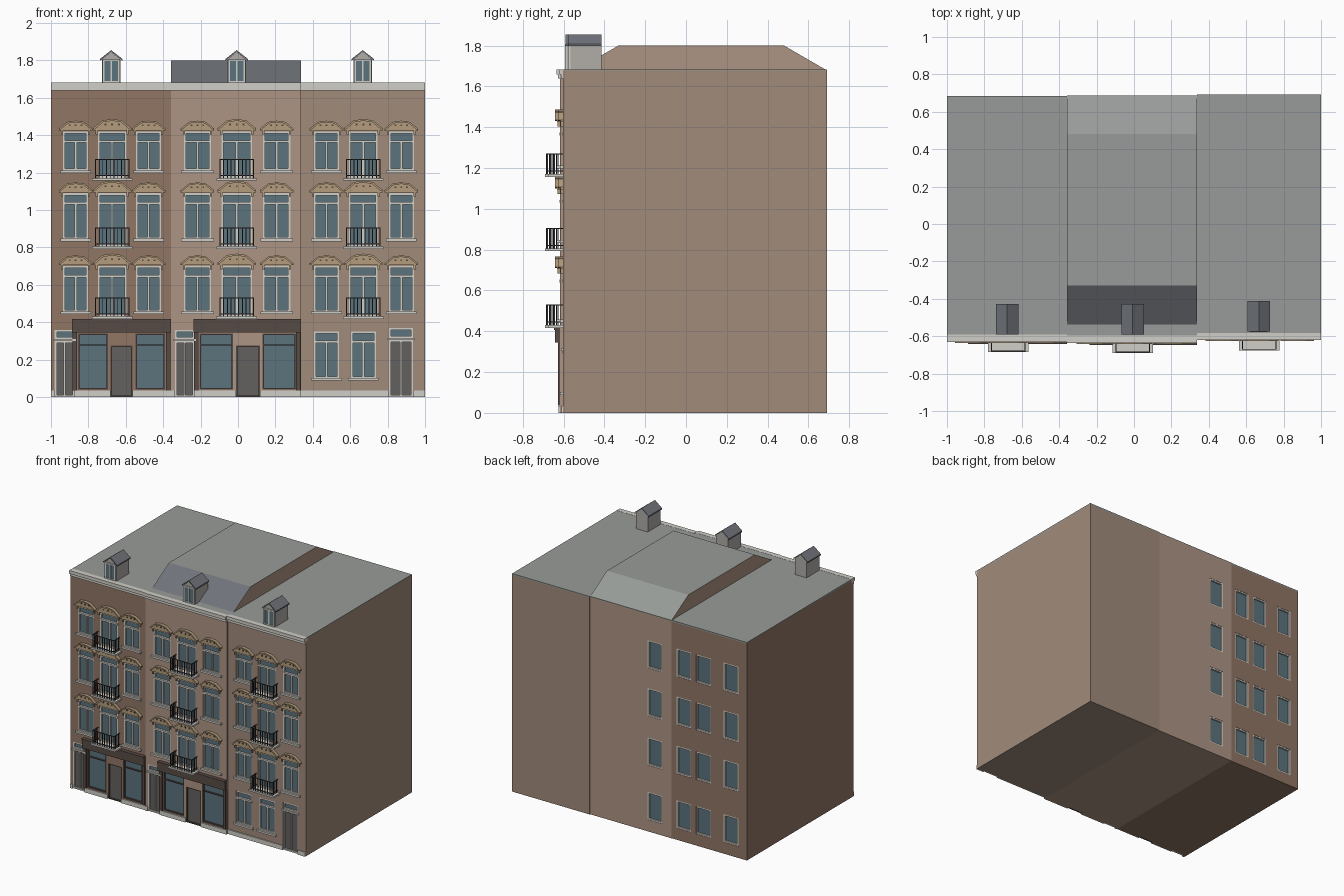
import bpy, bmesh
from mathutils import Matrix, Vector

if "Cube" in bpy.data.objects:
    bpy.data.objects.remove(bpy.data.objects["Cube"])

parts = {}      # part name -> (bmesh, colour)
COL = {"glass": (92, 115, 124), "white": (208, 205, 198), "door": (100, 97, 96), "iron": (62, 62, 62),
       "shop": (88, 76, 70), "stone": (178, 155, 124), "slate": (112, 115, 122), "roof": (150, 154, 151),
       "left": (143, 117, 101), "mid": (172, 147, 131), "right": (160, 138, 122), "dormer": (175, 172, 167)}
mats = {}
for k, c in COL.items():
    mats[k] = bpy.data.materials.new(k)
    mats[k].diffuse_color = [(v / 255) ** 2.2 for v in c] + [1]


def bm_for(name, col):
    if name not in parts:
        parts[name] = (bmesh.new(), col)
    return parts[name][0]


def box(name, col, x0, x1, y0, y1, z0, z1):
    lo = Vector((min(x0, x1), min(y0, y1), z0))
    hi = Vector((max(x0, x1), max(y0, y1), z1))
    m = Matrix.Translation((lo + hi) / 2) @ Matrix.Diagonal((*(hi - lo), 1))
    bmesh.ops.create_cube(bm_for(name, col), size=1, matrix=m)


def prism(name, col, pts, d0, d1, axis="y"):
    """Extrude a closed 2D profile along y (points are x,z) or along x (points are y,z)."""
    bm = bm_for(name, col)
    vs = [bm.verts.new((a, d0, b) if axis == "y" else (d0, a, b)) for a, b in pts]
    f = bm.faces.new(vs)
    r = bmesh.ops.extrude_face_region(bm, geom=[f])
    off = (0, d1 - d0, 0) if axis == "y" else (d1 - d0, 0, 0)
    bmesh.ops.translate(bm, vec=off, verts=[v for v in r["geom"] if isinstance(v, bmesh.types.BMVert)])
    bmesh.ops.recalc_face_normals(bm, faces=bm.faces[:])


class House:
    def __init__(self, name, x0, x1, front, back):
        self.n, self.x0, self.x1, self.f, self.b = name, x0, x1, front, back
        box(name + "_walls", name, x0, x1, front, back, 0, 1.678)
        box(name + "_roof", "roof", x0, x1, -0.60, back, 1.672, 1.682)
        self.doors = []

    def b3(self, part, col, x0, x1, o0, o1, z0, z1, rear=False):
        """Box placed by its distance out from the front (or rear) wall."""
        y, d = (self.b, 1) if rear else (self.f, -1)
        box(self.n + "_" + part, col, x0, x1, y + d * o0, y + d * o1, z0, z1)

    def opening(self, x0, x1, z0, z1, fill="glass", frame="white", t=0.011, rear=False):
        self.b3("cutter", "iron", x0, x1, -0.018, 0.03, z0 - (0.02 if z0 <= 0 else 0), z1, rear)
        part = "panes" if fill == "glass" else "doors"
        self.b3(part, fill, x0, x1, -0.019, -0.014, z0, z1, rear)
        fr = "frames" if frame == "white" else "shop_frames"
        for a, b, c, d in ((x0, x0 + t, z0, z1), (x1 - t, x1, z0, z1),
                           (x0 + t, x1 - t, z1 - t, z1), (x0 + t, x1 - t, z0, z0 + t)):
            self.b3(fr, frame, a, b, -0.016, -0.002, c, d, rear)

    def window(self, xc, w, z0, z1, sill=True):
        self.opening(xc - w / 2, xc + w / 2, z0, z1)
        tz = z1 - 0.06
        self.b3("frames", "white", xc - w / 2, xc + w / 2, -0.016, 0.002, tz, tz + 0.013)
        self.b3("frames", "white", xc - 0.006, xc + 0.006, -0.016, -0.004, z0, tz)
        if sill:
            self.b3("sills", "white", xc - w / 2 - 0.015, xc + w / 2 + 0.015, 0, 0.015, z0 - 0.012, z0 + 0.002)

    def hood(self, xc, w, z, h):
        # Stone window hood: back plate, raised moulding and small ornaments
        p = [(-1, 0), (-1, .2), (-.5, .88), (0, 1), (.5, .88), (1, .2), (1, 0)]
        n = self.n + "_hoods"
        prism(n, "stone", [(xc + a * w, z + b * h) for a, b in p], self.f, self.f - 0.014)
        q = p[1:6] + [(.92, .08), (.46, .72), (0, .84), (-.46, .72), (-.92, .08)]
        prism(n, "stone", [(xc + a * w, z + b * h) for a, b in q], self.f, self.f - 0.024)
        for dx in (-.35, 0, .35):
            self.b3("hood_ornaments", "shop", xc + dx * w - .005, xc + dx * w + .005, .012, .018,
                    z + h * .45, z + h * .6)
        for s in (-1, 1):
            self.b3("hoods", "stone", xc + s * w * .74, xc + s * w * .86, 0, 0.012, z - 0.022, z)

    def balcony(self, xc, z):
        w, d = 0.108, 0.073
        self.b3("balcony_slabs", "white", xc - w, xc + w, 0, d, z - 0.013, z)
        r, t = w - 0.018, 0.0025
        for zz in (z + 0.012, z + 0.097):
            self.b3("railings", "iron", xc - r, xc + r, d - 0.008, d - 0.003, zz, zz + 0.005)
            for s in (-1, 1):
                self.b3("railings", "iron", xc + s * r - t, xc + s * r + t, 0, d - 0.003, zz, zz + 0.005)
        for i in range(10):
            x = xc - r + 2 * r * i / 9
            self.b3("railings", "iron", x - t, x + t, d - 0.008, d - 0.003, z, z + 0.1)
        for s in (-1, 1):
            for o in (0.012, 0.03, 0.048):
                self.b3("railings", "iron", xc + s * r - t, xc + s * r + t, o, o + 0.004, z, z + 0.1)

    def upper_floors(self, xs, w, wc):
        for zb, zc, zt in ((0.455, 0.43, 0.70), (0.845, 0.805, 1.09), (1.21, 1.17, 1.42)):
            for i, x in enumerate(xs):
                mid = i == 1
                self.window(x, wc if mid else w, zc if mid else zb, zt, not mid)
                self.hood(x, 0.103 if mid else 0.09, zt + 0.005, 0.062 if mid else 0.053)
            self.balcony(xs[1], zc)

    def entrance(self, x0, x1, zd=0.30, zt=0.36):
        # Double-leaf street door with a light above
        self.opening(x0, x1, 0, zd, "door")
        self.opening(x0, x1, zd + 0.01, zt)
        xc = (x0 + x1) / 2
        self.b3("frames", "white", xc - .005, xc + .005, -.016, -.004, 0, zd)
        self.b3("sills", "white", x0 - .008, x1 + .008, 0, .01, zd - .001, zd + .011)
        self.doors.append((x0, x1))

    def shop(self, x0, x1, wins, door):
        self.b3("shop_fascia", "shop", x0, x1, 0, 0.024, 0.345, 0.405)
        self.b3("shop_fascia", "shop", x0, x1, 0, 0.03, 0.405, 0.417)
        for a, b in wins:
            self.opening(a, b, 0.04, 0.34, frame="shop", t=0.008)
            self.b3("shop_frames", "shop", a, b, -.016, -.004, 0.275, 0.282)
        self.opening(*door, 0, 0.275, "door", "shop", 0.008)
        for x in (x0 + .016, x1 - .016):
            self.b3("shop_pilasters", "shop", x - .012, x + .012, 0, 0.01, 0.035, 0.345)
        self.doors.append(door)

    def finish(self, dormer, dy):
        # Plinth between the doors, cornice, roof dormer
        x = self.x0
        for a, b in sorted(self.doors) + [(self.x1, self.x1)]:
            if a > x:
                self.b3("plinth", "white", x, a, 0, 0.008, 0, 0.034)
            x = b
        self.b3("cornice", "white", self.x0, self.x1, -0.01, 0.010, 1.638, 1.66)
        self.b3("cornice", "white", self.x0, self.x1, -0.02, 0.018, 1.658, 1.683)
        n, w, y1 = self.n, 0.05, dy + 0.16
        prism(n + "_dormer", "dormer", [(dormer - w, 1.675), (dormer + w, 1.675), (dormer + w, 1.805),
                                        (dormer, 1.845), (dormer - w, 1.805)], dy + .008, y1)
        for s in (-1, 1):
            prism(n + "_dormer_roof", "slate", [(dormer, 1.845), (dormer, 1.855),
                  (dormer + s * .06, 1.808), (dormer + s * .06, 1.798)], dy, y1 + .002)
            box(n + "_dormer_panes", "glass", dormer + s * .004, dormer + s * .036, dy + .002, dy + .01, 1.69, 1.80)
        for x in (-.041, 0, .041):
            box(n + "_dormer_frame", "white", dormer + x - .005, dormer + x + .005, dy - .002, dy + .01, 1.682, 1.805)
        for z in (1.682, 1.797):
            box(n + "_dormer_frame", "white", dormer - .046, dormer + .046, dy - .002, dy + .01, z, z + .009)


left = House("left", -1.0, -0.357, -0.612, 0.685)
mid = House("mid", -0.357, 0.338, -0.617, 0.687)
right = House("right", 0.338, 1.0, -0.602, 0.692)

# Upper storeys
left.upper_floors((-0.868, -0.673, -0.478), 0.134, 0.152)
mid.upper_floors((-0.217, -0.007, 0.207), 0.145, 0.165)
right.upper_floors((0.473, 0.67, 0.873), 0.134, 0.152)

# Ground floors
left.entrance(-0.98, -0.875)
left.shop(-0.888, -0.357, [(-0.855, -0.695), (-0.548, -0.39)], (-0.682, -0.563))
mid.entrance(-0.337, -0.232)
mid.shop(-0.238, 0.338, [(-0.205, -0.028), (0.13, 0.31)], (-0.012, 0.117))
right.window(0.473, 0.134, 0.10, 0.35)
right.window(0.67, 0.134, 0.10, 0.35)
right.entrance(0.807, 0.935, 0.305, 0.37)

# Rear windows
for z in (0.09, 0.51, 0.89, 1.26):
    for h, x in ((mid, -0.215), (left, -0.46), (left, -0.63), (left, -0.863)):
        h.opening(x - 0.063, x + 0.063, z, z + 0.215, rear=True)

left.finish(-0.678, -0.59)
mid.finish(-0.007, -0.59)
right.finish(0.667, -0.575)

# Raised roof of the middle house, with brick gable ends
profile = [(-0.54, 1.68), (-0.33, 1.80), (0.48, 1.80), (0.687, 1.68)]
prism("mid_raised_roof", "roof", profile, -0.355, 0.336, "x")
for x in (-0.357, 0.336):
    prism("mid_gables", "mid", profile, x, x + 0.002, "x")

# Turn the collected parts into objects
objs = {}
for name, (bm, col) in parts.items():
    me = bpy.data.meshes.new(name)
    bm.to_mesh(me)
    bm.free()
    me.materials.append(mats[col])
    objs[name] = bpy.data.objects.new(name, me)
    bpy.context.collection.objects.link(objs[name])

# Slate on the front slope of the raised roof
roof = objs["mid_raised_roof"].data
roof.materials.append(mats["slate"])
for p in roof.polygons:
    if p.normal.y < -0.2:
        p.material_index = 1

# Cut the window and door recesses
for n in ("left", "mid", "right"):
    cutter, wall = objs[n + "_cutter"], objs[n + "_walls"]
    mod = wall.modifiers.new("recesses", "BOOLEAN")
    mod.operation, mod.solver, mod.object = "DIFFERENCE", "EXACT", cutter
    bpy.context.view_layer.objects.active = wall
    bpy.ops.object.modifier_apply(modifier=mod.name)
    bpy.data.objects.remove(cutter)

for m in bpy.data.materials:
    if m.users and not m.is_grease_pencil:
        m.use_nodes = True
        m.node_tree.nodes["Principled BSDF"].inputs["Base Color"].default_value = m.diffuse_color
